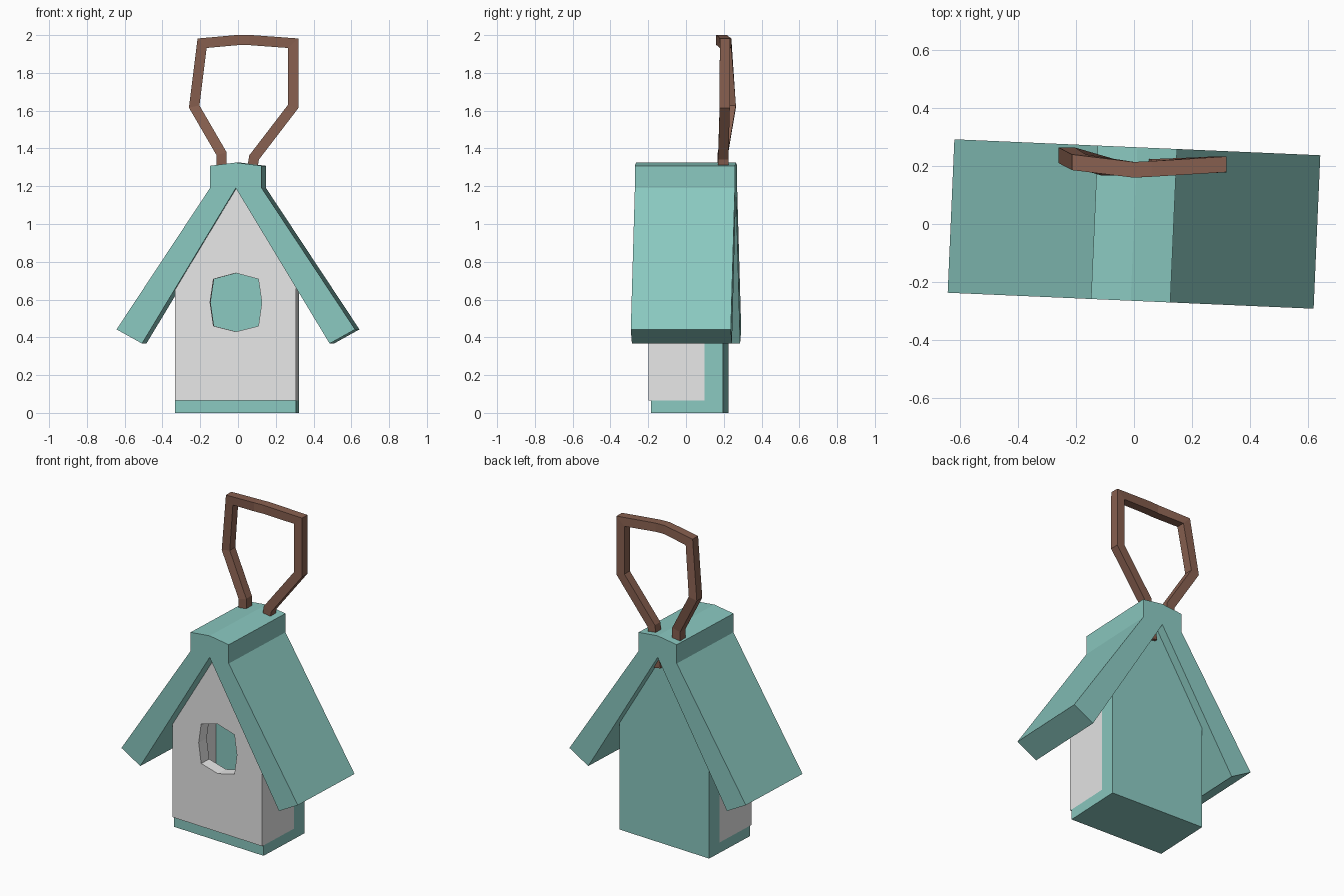
import bpy, bmesh, math
from mathutils import Vector
from mathutils.geometry import tessellate_polygon

if "Cube" in bpy.data.objects:
    bpy.data.objects.remove(bpy.data.objects["Cube"])

TURN = math.radians(-2.5)      # the house stands slightly turned


def material(name, rgb):
    m = bpy.data.materials.new(name)
    m.diffuse_color = (*rgb, 1)
    m.use_nodes = True
    m.node_tree.nodes["Principled BSDF"].inputs["Base Color"].default_value = m.diffuse_color
    return m


teal = material("teal_paint", (0.254, 0.578, 0.527))
white = material("white_paint", (0.8, 0.8, 0.8))
brown = material("brown_handle", (0.246, 0.117, 0.08))


def finish(bm, name, mat):
    bmesh.ops.recalc_face_normals(bm, faces=bm.faces[:])
    me = bpy.data.meshes.new(name)
    bm.to_mesh(me)
    bm.free()
    me.materials.append(mat)
    ob = bpy.data.objects.new(name, me)
    bpy.context.collection.objects.link(ob)
    return ob


def prism(name, loops, y0, y1, mat):
    """Extrude an xz outline (first loop) with holes (other loops) from y0 to y1."""
    bm = bmesh.new()
    pts = [p for loop in loops for p in loop]
    front = [bm.verts.new((x, y0, z)) for x, z in pts]
    back = [bm.verts.new((x, y1, z)) for x, z in pts]
    for tri in tessellate_polygon([[Vector((x, z, 0)) for x, z in l] for l in loops]):
        bm.faces.new([front[i] for i in tri])
        bm.faces.new([back[i] for i in reversed(tri)])
    start = 0
    for loop in loops:
        n = len(loop)
        for i in range(n):
            a, b = start + i, start + (i + 1) % n
            bm.faces.new((front[a], front[b], back[b], back[a]))
        start += n
    ob = finish(bm, name, mat)
    ob.rotation_euler.z = TURN
    return ob


def under_roof(x):
    return 1.195 - abs(x) * 1.656


# Roof with ridge cap, one mirrored profile
half = [(0.497, 0.367), (0.632, 0.442), (0.137, 1.19), (0.137, 1.308)]
roof = [(0, 1.19)] + half + [(0, 1.325)] + [(-x, z) for x, z in reversed(half)]
prism("roof", [roof], -0.265, 0.265, teal)

# Gable panels: white front with entrance hole, teal back
L, R, FLOOR = -0.327, 0.315, 0.065
gable = [(L, FLOOR), (R, FLOOR), (R, under_roof(R)), (0, under_roof(0)), (L, under_roof(L))]
hole = [(0.134, 0.585), (0.116, 0.708), (-0.003, 0.74), (-0.122, 0.708),
        (-0.14, 0.585), (-0.122, 0.46), (-0.003, 0.43), (0.116, 0.46)]
prism("front_panel", [gable, hole], -0.185, -0.11, white)
prism("back_panel", [gable], 0.112, 0.21, teal)

# Side walls
for name, xo, xi in (("left_wall", L, L + 0.085), ("right_wall", R, R - 0.085)):
    wall = [(xo, FLOOR), (xi, FLOOR), (xi, under_roof(xi)), (xo, under_roof(xo))]
    prism(name, [wall], -0.11, 0.112, white)

# Base
prism("base", [[(L, 0), (R, 0), (R, FLOOR), (L, FLOOR)]], -0.172, 0.21, teal)

# Handle: square bar swept with mitred corners along a bent path
path = [Vector(p) for p in (
    (-0.087, 0.195, 1.2), (-0.087, 0.195, 1.372), (-0.232, 0.237, 1.622),
    (-0.19, 0.213, 1.957), (0.0, 0.187, 1.974), (0.06, 0.19, 1.974), (0.292, 0.206, 1.957),
    (0.292, 0.205, 1.622), (0.085, 0.197, 1.352), (0.045, 0.2, 1.1))]
R_BAR = 0.027
bm = bmesh.new()
rings = []
for i, p in enumerate(path):
    d = []
    for a, b in ((i - 1, i), (i, i + 1)):
        if a >= 0 and b < len(path):
            v = path[b] - path[a]
            d.append(Vector((-v.z, 0, v.x)).normalized())
    n = (d[0] + d[-1]).normalized()
    n *= R_BAR / n.dot(d[0])
    y = Vector((0, R_BAR, 0))
    rings.append([bm.verts.new(p + q) for q in (n + y, n - y, -n - y, -n + y)])
for r, s in zip(rings, rings[1:]):
    for k in range(4):
        bm.faces.new((r[k], r[(k + 1) % 4], s[(k + 1) % 4], s[k]))
bm.faces.new(rings[0])
bm.faces.new(rings[-1])
finish(bm, "handle", brown)
